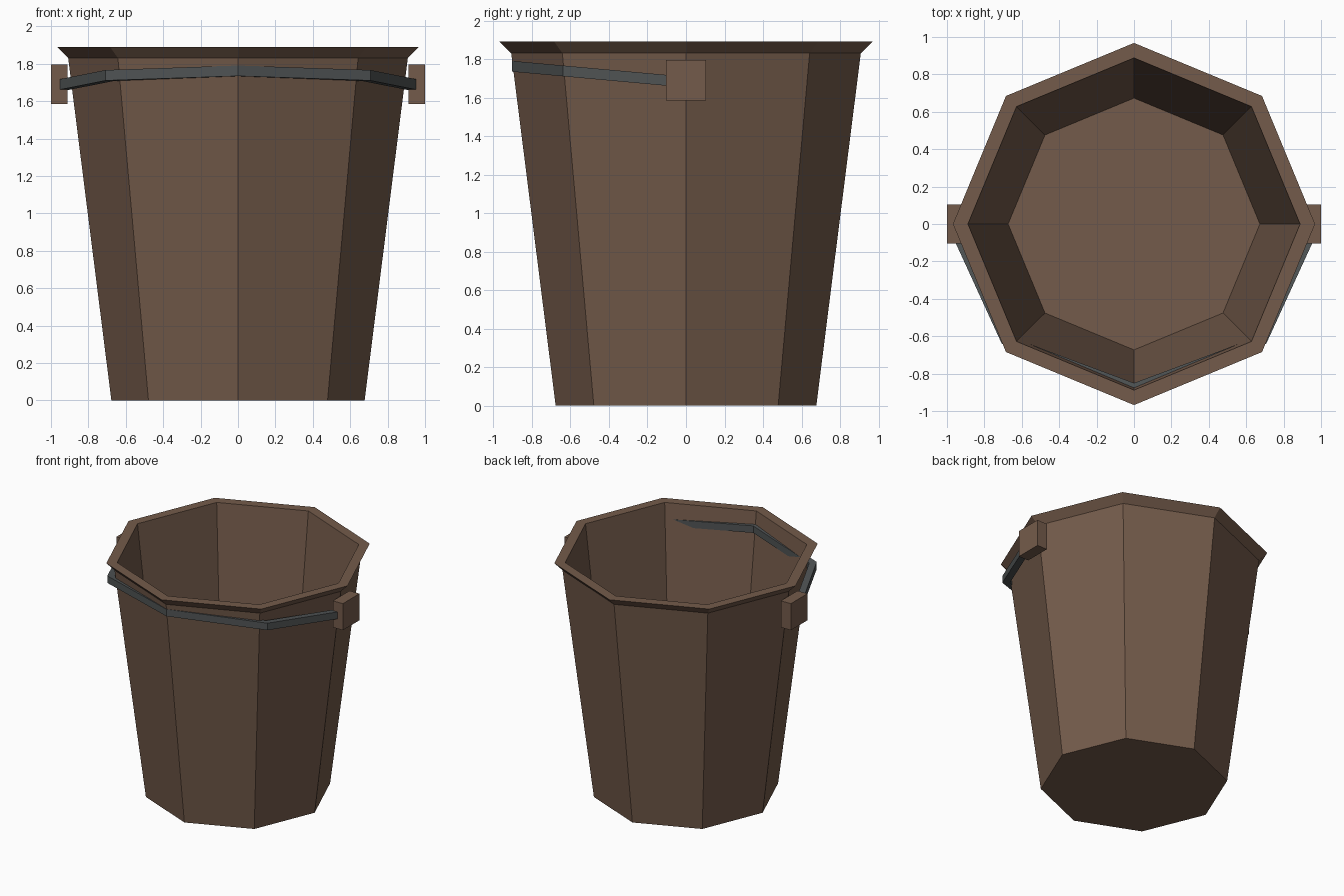
import bpy
import bmesh
from math import cos, sin, pi

cube = bpy.data.objects.get("Cube")
if cube:
    bpy.data.objects.remove(cube, do_unlink=True)


def material(name, rgb):
    mat = bpy.data.materials.new(name)
    mat.use_nodes = True
    mat.diffuse_color = (*rgb, 1)
    mat.node_tree.nodes["Principled BSDF"].inputs["Base Color"].default_value = (*rgb, 1)
    return mat


brown = material("brown wood", (0.175, 0.105, 0.07))
grey = material("dark grey metal", (0.08, 0.088, 0.09))


def finish(bm, name, mat):
    bmesh.ops.recalc_face_normals(bm, faces=bm.faces)
    mesh = bpy.data.meshes.new(name)
    bm.to_mesh(mesh)
    bm.free()
    mesh.materials.append(mat)
    obj = bpy.data.objects.new(name, mesh)
    bpy.context.collection.objects.link(obj)
    return obj


def bridge(bm, a, b, closed):
    count = len(a)
    for i in range(count if closed else count - 1):
        j = (i + 1) % count
        bm.faces.new((a[i], a[j], b[j], b[i]))


# Bucket: an eight-sided profile from the base, over the rim, down to the floor
SIDES = 8
profile = [(0.677, 0), (0.908, 1.83), (0.968, 1.89), (0.888, 1.89),
           (0.673, 0.06), (0.64, 0.06)]
bm = bmesh.new()
rings = [[bm.verts.new((r * cos(2 * pi * i / SIDES), r * sin(2 * pi * i / SIDES), z))
          for i in range(SIDES)] for r, z in profile]
for lower, upper in zip(rings, rings[1:]):
    bridge(bm, lower, upper, True)
bm.faces.new(rings[0])
bm.faces.new(rings[-1])
finish(bm, "bucket_body", brown)

# Handle: a tilted half ring of four straight bars around the front
bm = bmesh.new()
sections = []
for i in range(5):
    angle = pi + i * pi / 4
    section = []
    for inset, dz in ((0, -0.028), (0, 0.028), (0.055, 0.028), (0.055, -0.028)):
        x = (1.0 - inset) * cos(angle)
        y = (0.905 - inset) * sin(angle)
        section.append(bm.verts.new((x, y, 1.68 - 0.091 * y + dz)))
    sections.append(section)
for a, b in zip(sections, sections[1:]):
    bridge(bm, a, b, True)
bm.faces.new(sections[0])
bm.faces.new(sections[-1])
finish(bm, "handle", grey)

# Handle mounts on both sides
for name, side in (("left_handle_mount", 1), ("right_handle_mount", -1)):
    bm = bmesh.new()
    bmesh.ops.create_cube(bm, size=1)
    bmesh.ops.scale(bm, vec=(0.088, 0.21, 0.212), verts=bm.verts)
    bmesh.ops.translate(bm, vec=(side * 0.956, 0, 1.69), verts=bm.verts)
    finish(bm, name, brown)
